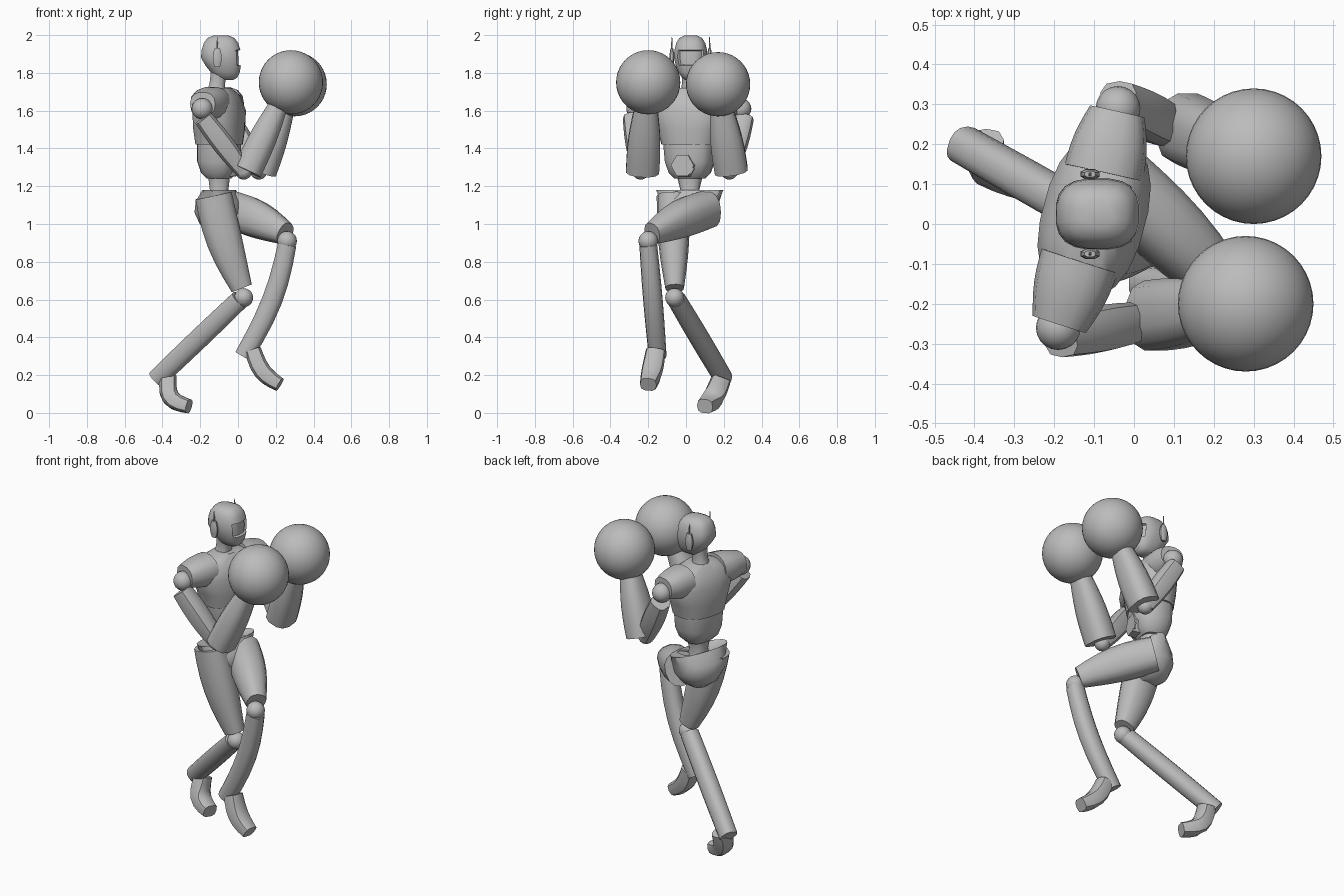
import bpy
import bmesh
from math import cos, sin, pi, radians, copysign
from mathutils import Vector, Matrix

if "Cube" in bpy.data.objects:
    bpy.data.objects.remove(bpy.data.objects["Cube"])

grey = bpy.data.materials.new("plain_grey")
grey.use_nodes = True
grey.diffuse_color = (.5, .5, .5, 1)
grey.node_tree.nodes["Principled BSDF"].inputs["Base Color"].default_value = grey.diffuse_color
parts = []
UP = Vector((0, 0, 1))


def finish(name, bm):
    bmesh.ops.recalc_face_normals(bm, faces=bm.faces)
    mesh = bpy.data.meshes.new(name)
    bm.to_mesh(mesh)
    bm.free()
    mesh.materials.append(grey)
    part = bpy.data.objects.new(name, mesh)
    bpy.context.collection.objects.link(part)
    parts.append(part)


def loft(name, centres, widths, depths, yaw=0, upright=False, sides=14, power=2.4, edit=None):
    """Skin rounded-square rings along a path; width lies sideways."""
    sideways = Matrix.Rotation(radians(yaw), 3, "Z") @ Vector((0, 1, 0))
    bm = bmesh.new()
    loops = []
    for i, (centre, width, depth) in enumerate(zip(centres, widths, depths)):
        ahead = centres[min(i + 1, len(centres) - 1)] - centres[max(i - 1, 0)]
        along = UP if upright else ahead.normalized()
        across = (sideways - along * sideways.dot(along)).normalized()
        forward = across.cross(along)
        loop = []
        for k in range(sides):
            angle = 2 * pi * (k + .5) / sides
            u, v = (copysign(abs(t) ** (2 / power), t) for t in (sin(angle), cos(angle)))
            loop.append(bm.verts.new(centre + across * u * width + forward * v * depth))
        loops.append(loop)
    for lower, upper in zip(loops, loops[1:]):
        for k in range(sides):
            n = (k + 1) % sides
            bm.faces.new((lower[k], lower[n], upper[n], upper[k]))
    bm.faces.new(loops[0])
    bm.faces.new(loops[-1])
    bmesh.ops.recalc_face_normals(bm, faces=bm.faces)
    if edit:
        edit(bm)
    finish(name, bm)


def stack(name, heights, widths, depths, **options):
    """Upright body block on the spine line."""
    centres = [Vector((-.1, .02, height)) for height in heights]
    loft(name, centres, widths, depths, upright=True, **options)


def limb(name, start, end, width, depth, taper=1, swell=0, bend=(0, 0, 0), **options):
    """Tapering limb that may swell and bow in the middle."""
    steps = [i / 6 for i in range(7)]
    start, end, bend = Vector(start), Vector(end), Vector(bend)
    centres = [start.lerp(end, t) + bend * sin(pi * t) for t in steps]
    scales = [1 + (taper - 1) * t + swell * sin(pi * t) for t in steps]
    loft(name, centres, [width * s for s in scales], [depth * s for s in scales], **options)


def ball(name, centre, radius, segments=20):
    bm = bmesh.new()
    bmesh.ops.create_uvsphere(bm, u_segments=segments, v_segments=segments // 2, radius=radius,
                              matrix=Matrix.Translation(centre))
    finish(name, bm)


# Head: rounded block narrowing to the chin, with a recessed visor
def cut_visor(bm):
    front = [f for f in bm.faces
             if f.normal.x > .75 and abs(f.calc_center_median().z - skull.z) < .04]
    bmesh.ops.inset_region(bm, faces=front, thickness=.004, depth=-.014)


skull = Vector((-.09, .025, 1.88))
tilts = [radians(81) * i / 4 for i in range(-4, 5)]
chins = [max(0, -sin(tilt)) for tilt in tilts]
sizes = [cos(tilt) ** .55 * (1 - chin / 4) for tilt, chin in zip(tilts, chins)]
loft("head", [skull + Vector((.035 * chin, 0, .12 * sin(tilt))) for tilt, chin in zip(tilts, chins)],
     [.09 * size for size in sizes], [.107 * size for size in sizes],
     upright=True, sides=20, power=2.7, edit=cut_visor)
limb("neck", (-.12, .02, 1.66), (-.1, .02, 1.82), .06, .06, taper=.8, swell=-.2)
for label, side in (("left", 1), ("right", -1)):
    ear = skull + Vector((-.02, side * .1, 0))
    limb(label + "_ear", ear - UP * .05, ear + UP * .05, .008, .015, swell=.7, sides=8)
    limb(label + "_antenna", ear + UP * .04, ear + UP * .11, .005, .005, taper=.4, sides=6)

# Torso, twisted a little towards the rear hand
stack("chest", (1.42, 1.5, 1.6, 1.68, 1.72), (.15, .17, .21, .19, .08), (.12, .13, .13, .1, .06),
      yaw=-15, sides=20)
stack("abdomen", (1.24, 1.27, 1.33, 1.43), (.08, .11, .13, .14), (.06, .09, .11, .11),
      yaw=-15, power=2.8)
stack("waist", (1.11, 1.18, 1.26), (.07, .05, .07), (.07, .05, .06))


def inset_front(bm):
    front = max(bm.faces, key=lambda f: f.calc_center_median().x)
    bmesh.ops.inset_region(bm, faces=[front], thickness=.018, depth=0)
    bmesh.ops.inset_region(bm, faces=[front], thickness=.004, depth=-.01)


limb("belly_plate", (-.06, 0, 1.31), (.01, -.02, 1.31), .07, .07, taper=.9,
     sides=6, power=2, edit=inset_front)

# Hips: rounded seat with flared side rims
stack("pelvis", (.96, 1, 1.06, 1.12, 1.18, 1.15), (.05, .11, .15, .16, .19, .08),
      (.05, .1, .125, .115, .06, .05), yaw=-20, sides=18, power=2.2)

# Arms: shoulder cap, joint balls, upper arm, forearm, round glove
arms = {
    "right": ((-.19, -.26, 1.61), (.03, -.24, 1.28), (.28, -.2, 1.75)),
    "left": ((-.04, .29, 1.61), (.11, .23, 1.28), (.3, .17, 1.74)),
}
for label, joints in arms.items():
    shoulder, elbow, fist = (Vector(joint) for joint in joints)
    collar = Vector((-.1, .02, 1.64))
    cap = shoulder + UP * .025
    limb(label + "_shoulder_cap", collar.lerp(cap, .4), collar.lerp(cap, .97), .1, .09,
         taper=.7, swell=.08, yaw=90)
    ball(label + "_shoulder_joint", shoulder, .056)
    outside = Vector((-.02, copysign(.025, shoulder.y), -.01))
    limb(label + "_upper_arm", shoulder.lerp(elbow, .12) + outside, elbow, .052, .052,
         taper=.85, swell=.2, sides=10, power=3)
    ball(label + "_elbow_joint", elbow, .045)
    limb(label + "_forearm", elbow + Vector((.02, .01, 0)), elbow.lerp(fist, .72), .09, .078,
         taper=.68, swell=.12, sides=12, power=2.6)
    ball(label + "_glove", fist, .17, segments=40)

# Rear leg
limb("right_thigh", (-.13, -.07, 1.15), (.02, -.06, .66), .085, .1, taper=.58, swell=.17,
     bend=(-.015, 0, 0))
ball("right_knee", (.03, -.06, .61), .05)
limb("right_shin", (.01, -.05, .6), (-.43, .2, .18), .048, .052, swell=.06)
limb("right_foot", (-.37, .19, .19), (-.26, .1, .035), .052, .045, taper=.85, swell=.15,
     bend=(-.04, 0, -.03), sides=10, power=3)

# Raised front leg, crossing inwards
limb("left_thigh", (-.05, .12, 1.08), (.25, -.18, .95), .09, .1, taper=.6, swell=.2,
     bend=(0, 0, .01))
ball("left_knee", (.26, -.2, .91), .052)
limb("left_shin", (.26, -.2, .89), (.03, -.15, .3), .047, .05, swell=.1, bend=(.035, 0, 0))
limb("left_foot", (.08, -.16, .33), (.22, -.2, .15), .052, .045, taper=.85, swell=.15,
     bend=(-.02, 0, -.02), sides=10, power=3)

# Smooth shading with crisp edges
bpy.ops.object.select_all(action="DESELECT")
for part in parts:
    part.select_set(True)
bpy.context.view_layer.objects.active = parts[0]
bpy.ops.object.shade_smooth_by_angle(angle=radians(38))
